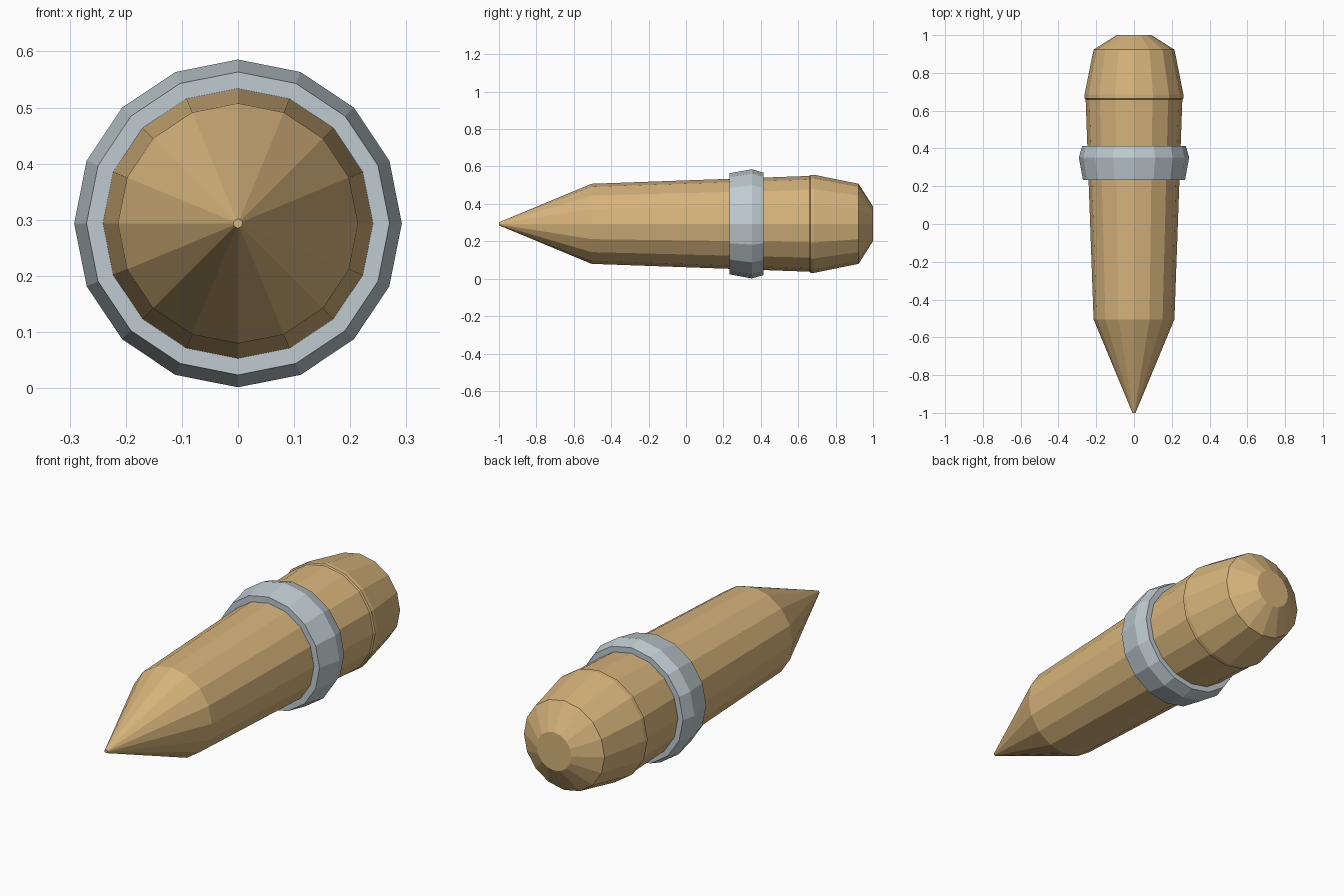
import bpy, bmesh
from math import sin, cos, tau

if "Cube" in bpy.data.objects:
    bpy.data.objects.remove(bpy.data.objects["Cube"])

SIDES = 16
AXIS_Z = 0.2935


def material(name, rgb):
    mat = bpy.data.materials.new(name)
    mat.diffuse_color = (*rgb, 1)
    mat.use_nodes = True
    mat.node_tree.nodes["Principled BSDF"].inputs["Base Color"].default_value = mat.diffuse_color
    return mat


def lathe(name, profile, mat, closed=False):
    """Revolve (y, radius) points about the lengthwise axis with flat facets."""
    bm = bmesh.new()
    rings = [[bm.verts.new((r * sin(tau * i / SIDES), y, AXIS_Z + r * cos(tau * i / SIDES)))
              for i in range(SIDES)] for y, r in profile]
    pairs = list(zip(rings, rings[1:]))
    if closed:
        pairs.append((rings[-1], rings[0]))
    else:
        bm.faces.new(rings[0])
        bm.faces.new(rings[-1])
    for a, b in pairs:
        for i in range(SIDES):
            j = (i + 1) % SIDES
            bm.faces.new((a[i], a[j], b[j], b[i]))
    bmesh.ops.recalc_face_normals(bm, faces=bm.faces)
    mesh = bpy.data.meshes.new(name)
    bm.to_mesh(mesh)
    bm.free()
    mesh.materials.append(mat)
    obj = bpy.data.objects.new(name, mesh)
    bpy.context.collection.objects.link(obj)
    return obj


wood = material("wood", (0.68, 0.46, 0.20))
metal = material("metal", (0.52, 0.60, 0.63))

# Wooden stake: pointed tip, flared shaft, small lip and rounded butt
lathe("wooden_stake", [(-1, 0.008), (-0.505, 0.214), (0.66, 0.256), (0.665, 0.262),
                       (0.685, 0.262), (0.923, 0.214), (1, 0.092)], wood)

# Metal band: bevelled collar around the shaft
lathe("metal_band", [(0.232, 0.238), (0.232, 0.270), (0.352, 0.292),
                     (0.414, 0.274), (0.414, 0.244)], metal, closed=True)
